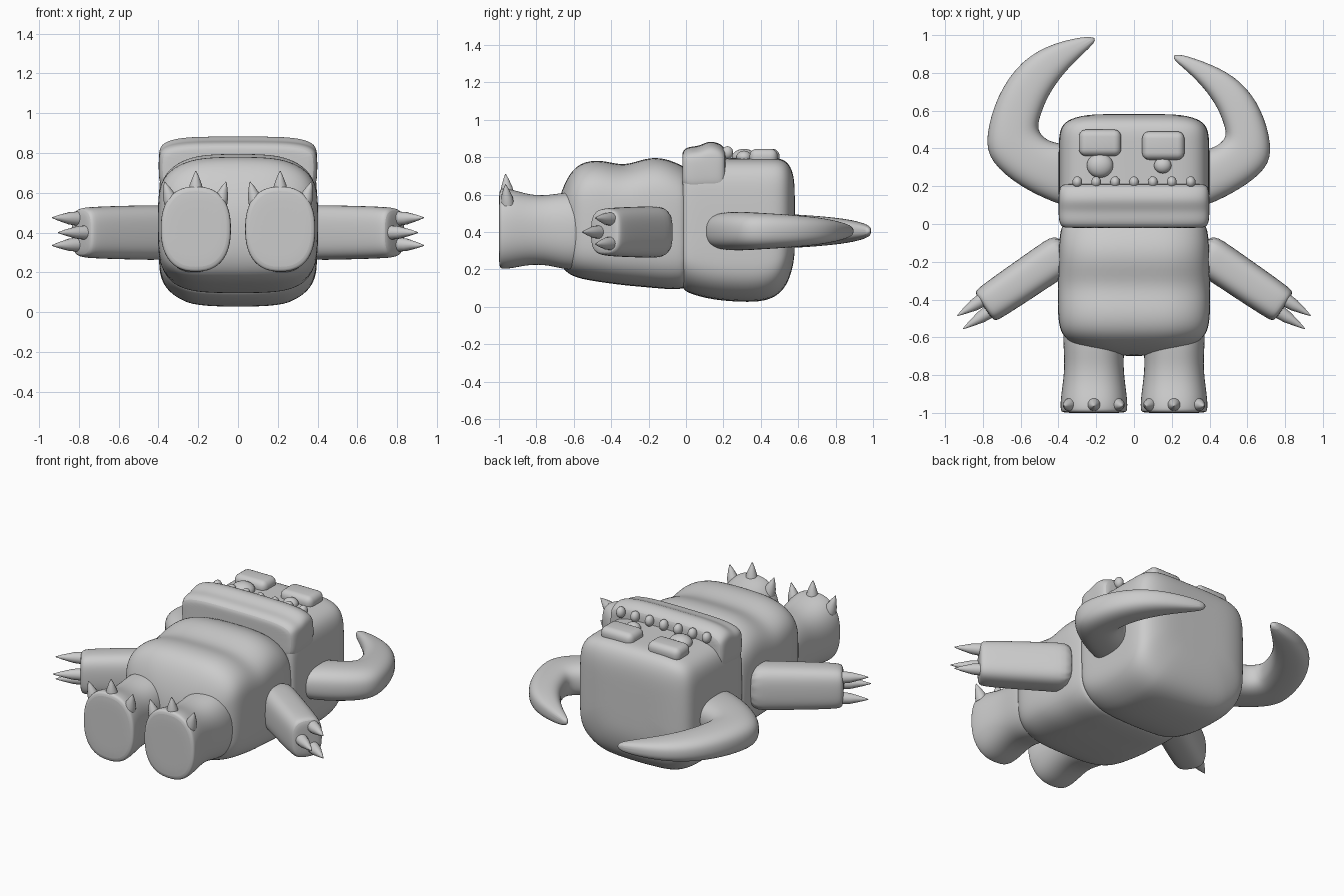
import bpy, bmesh, math
from mathutils import Vector

if "Cube" in bpy.data.objects:
    bpy.data.objects.remove(bpy.data.objects["Cube"], do_unlink=True)

grey = bpy.data.materials.new("plain grey")
grey.use_nodes = True
tone = (0.6, 0.6, 0.6, 1)
grey.diffuse_color = tone
grey.node_tree.nodes["Principled BSDF"].inputs["Base Color"].default_value = tone


def finish(name, bm, subdiv=0):
    """Turn a bmesh into a smooth grey object."""
    bmesh.ops.recalc_face_normals(bm, faces=bm.faces)
    mesh = bpy.data.meshes.new(name)
    bm.to_mesh(mesh)
    bm.free()
    mesh.materials.append(grey)
    obj = bpy.data.objects.new(name, mesh)
    bpy.context.collection.objects.link(obj)
    bpy.context.view_layer.objects.active = obj
    bpy.ops.object.select_all(action="DESELECT")
    obj.select_set(True)
    bpy.ops.object.shade_smooth_by_angle(angle=math.radians(50))
    if subdiv:
        obj.modifiers.new("round", "SUBSURF").levels = subdiv
        obj.modifiers["round"].render_levels = subdiv
    return obj


def skin(name, rings, subdiv=2):
    """Join rings of points into a closed, subdivided skin."""
    bm = bmesh.new()
    loops = [[bm.verts.new(p) for p in ring] for ring in rings]
    n = len(loops[0])
    for a, b in zip(loops, loops[1:]):
        for i in range(n):
            j = (i + 1) % n
            bm.faces.new((a[i], a[j], b[j], b[i]))
    for end in (loops[0], loops[-1]):
        bm.faces.new(end)
    return finish(name, bm, subdiv)


def squircle(n, power):
    """Unit rounded-square outline."""
    for i in range(n):
        t = math.tau * (i + 0.5) / n
        c, s = math.cos(t), math.sin(t)
        yield (math.copysign(abs(c) ** (2 / power), c),
               math.copysign(abs(s) ** (2 / power), s))


def torso_loft(name, sections, power, top_bow, bottom_bow, x=0.0):
    """Sections along y: (y, half width, low z, high z); bows arch the top and bottom."""
    rings = []
    for y, w, lo, hi in sections:
        ring = []
        for u, v in squircle(28, power):
            bow = top_bow if v > 0 else bottom_bow
            z = (lo + hi) / 2 + v * ((hi - lo) / 2 - bow * u * u)
            ring.append((x + u * w, y, z))
        rings.append(ring)
    return skin(name, rings)


def claw(name, base, tip, radius):
    """Slightly bulging cone from base to tip."""
    base, tip = Vector(base), Vector(tip)
    turn = (tip - base).to_track_quat("Z", "Y")
    rings = []
    for t, r in ((0, 1), (0.35, 0.85), (0.75, 0.4), (1, 0.06)):
        ring = []
        for i in range(14):
            a = math.tau * i / 14
            ring.append(base.lerp(tip, t) + turn @ Vector(
                (r * radius * math.cos(a), r * radius * math.sin(a), 0)))
        rings.append(ring)
    return skin(name, rings, 0)


def ball(name, centre, size):
    bm = bmesh.new()
    bmesh.ops.create_uvsphere(bm, u_segments=20, v_segments=12, radius=1)
    for v in bm.verts:
        v.co = Vector(centre) + v.co * Vector(size)
    return finish(name, bm)


def rounded_box(name, centre, size, bevel):
    bm = bmesh.new()
    bmesh.ops.create_cube(bm, size=2)
    for v in bm.verts:
        v.co = Vector(centre) + v.co * Vector(size)
    bmesh.ops.bevel(bm, geom=bm.edges[:], offset=bevel, segments=5,
                    profile=0.5, affect="EDGES")
    return finish(name, bm)


# Body with chest and belly rolls
torso_loft("body", [
    (0.03, 0.37, 0.10, 0.74), (-0.03, 0.39, 0.09, 0.77),
    (-0.11, 0.40, 0.09, 0.805), (-0.21, 0.40, 0.10, 0.81),
    (-0.33, 0.405, 0.11, 0.76), (-0.44, 0.405, 0.125, 0.795),
    (-0.54, 0.40, 0.14, 0.79), (-0.61, 0.37, 0.16, 0.745),
    (-0.665, 0.27, 0.20, 0.64), (-0.70, 0.11, 0.30, 0.50)],
    4.5, 0.06, 0.025)

# Head block, with a bowed back and crown
torso_loft("head", [
    (-0.015, 0.34, 0.10, 0.74), (-0.02, 0.385, 0.07, 0.78),
    (0.02, 0.40, 0.045, 0.80), (0.14, 0.40, 0.012, 0.80),
    (0.30, 0.40, 0.0, 0.80), (0.42, 0.40, 0.003, 0.80),
    (0.50, 0.395, 0.04, 0.80), (0.55, 0.36, 0.11, 0.775),
    (0.58, 0.26, 0.22, 0.70), (0.582, 0.12, 0.32, 0.58)],
    6, 0.01, 0.10)

# Muzzle with a protruding lip
torso_loft("muzzle", [
    (-0.02, 0.34, 0.66, 0.80), (-0.02, 0.385, 0.62, 0.84),
    (0.02, 0.40, 0.60, 0.86), (0.07, 0.40, 0.60, 0.86),
    (0.12, 0.40, 0.60, 0.89), (0.17, 0.40, 0.60, 0.88),
    (0.21, 0.39, 0.60, 0.855), (0.212, 0.34, 0.66, 0.81)],
    5, 0.008, 0.0)

# Teeth along the lip
for i in range(7):
    ball("tooth_%d" % (i + 1), (-0.3 + 0.1 * i, 0.222, 0.825), (0.026, 0.03, 0.034))

# Eyes and the round bags under them
rounded_box("right_eye", (-0.18, 0.43, 0.80), (0.112, 0.07, 0.045), 0.038)
rounded_box("left_eye", (0.155, 0.415, 0.80), (0.112, 0.075, 0.045), 0.038)
ball("right_eye_bag", (-0.18, 0.31, 0.80), (0.07, 0.065, 0.045))
ball("left_eye_bag", (0.152, 0.31, 0.80), (0.046, 0.042, 0.035))


def horn(name, pairs):
    """Pairs: outer x, outer y, inner x, inner y, half thickness."""
    rings = []
    for ox, oy, ix, iy, h in pairs:
        outer, inner = Vector((ox, oy, 0.405)), Vector((ix, iy, 0.405))
        ring = []
        for u, v in squircle(16, 2.6):
            p = outer.lerp(inner, 0.5 + u * 0.5)
            p.z += v * h
            ring.append(p)
        rings.append(ring)
    return skin(name, rings)


horn("right_horn", [
    (-0.33, 0.08, -0.33, 0.42, 0.10), (-0.42, 0.11, -0.41, 0.43, 0.105),
    (-0.60, 0.19, -0.47, 0.45, 0.105), (-0.77, 0.33, -0.51, 0.50, 0.10),
    (-0.79, 0.46, -0.50, 0.56, 0.095), (-0.73, 0.68, -0.455, 0.68, 0.085),
    (-0.60, 0.87, -0.37, 0.80, 0.07), (-0.42, 0.965, -0.28, 0.89, 0.05),
    (-0.22, 1.0, -0.19, 0.975, 0.025)])
horn("left_horn", [
    (0.33, 0.08, 0.33, 0.39, 0.10), (0.42, 0.11, 0.41, 0.40, 0.105),
    (0.56, 0.18, 0.46, 0.43, 0.105), (0.71, 0.29, 0.49, 0.47, 0.10),
    (0.735, 0.41, 0.475, 0.53, 0.095), (0.68, 0.61, 0.44, 0.62, 0.085),
    (0.57, 0.76, 0.37, 0.72, 0.07), (0.42, 0.845, 0.28, 0.81, 0.05),
    (0.22, 0.91, 0.195, 0.88, 0.025)])

# Arms, legs and their claws on both sides
for side, label in ((1, "left"), (-1, "right")):
    start, end = Vector((0.34, -0.13, 0.4)), Vector((0.795, -0.44, 0.4))
    axis = (end - start).normalized()
    across = Vector((-axis.y, axis.x, 0))
    rings = []
    for t, r in ((0, 1), (0.2, 1), (0.6, 0.97), (0.94, 0.93), (0.99, 0.85), (1, 0.5)):
        ring = []
        for u, v in squircle(16, 3):
            p = start.lerp(end, t) + across * (u * r * 0.11)
            ring.append((side * p.x, p.y, p.z + v * r * 0.14))
        rings.append(ring)
    skin(label + "_arm", rings)

    fingers = (((0.80, -0.40, 0.47), (0.935, -0.485, 0.475)),
               ((0.76, -0.46, 0.40), (0.905, -0.555, 0.40)),
               ((0.80, -0.40, 0.34), (0.935, -0.485, 0.335)))
    for i, (a, b) in enumerate(fingers):
        claw("%s_hand_claw_%d" % (label, i + 1),
             (side * a[0], a[1], a[2]), (side * b[0], b[1], b[2]), 0.037)

    torso_loft(label + "_leg", [
        (-0.50, 0.16, 0.20, 0.60), (-0.62, 0.165, 0.19, 0.62),
        (-0.74, 0.155, 0.225, 0.595), (-0.84, 0.165, 0.225, 0.60),
        (-0.93, 0.178, 0.205, 0.63), (-0.985, 0.178, 0.20, 0.635),
        (-1.0, 0.17, 0.21, 0.625), (-1.0, 0.08, 0.32, 0.52)],
        2.4, 0.0, 0.0, side * 0.212)

    toes = ((0.09, 0.55, 0.06, 0.655), (0.212, 0.60, 0.212, 0.71), (0.335, 0.55, 0.37, 0.655))
    for i, (bx, bz, tx, tz) in enumerate(toes):
        claw("%s_toe_claw_%d" % (label, i + 1),
             (side * bx, -0.955, bz), (side * tx, -0.965, tz), 0.037)
